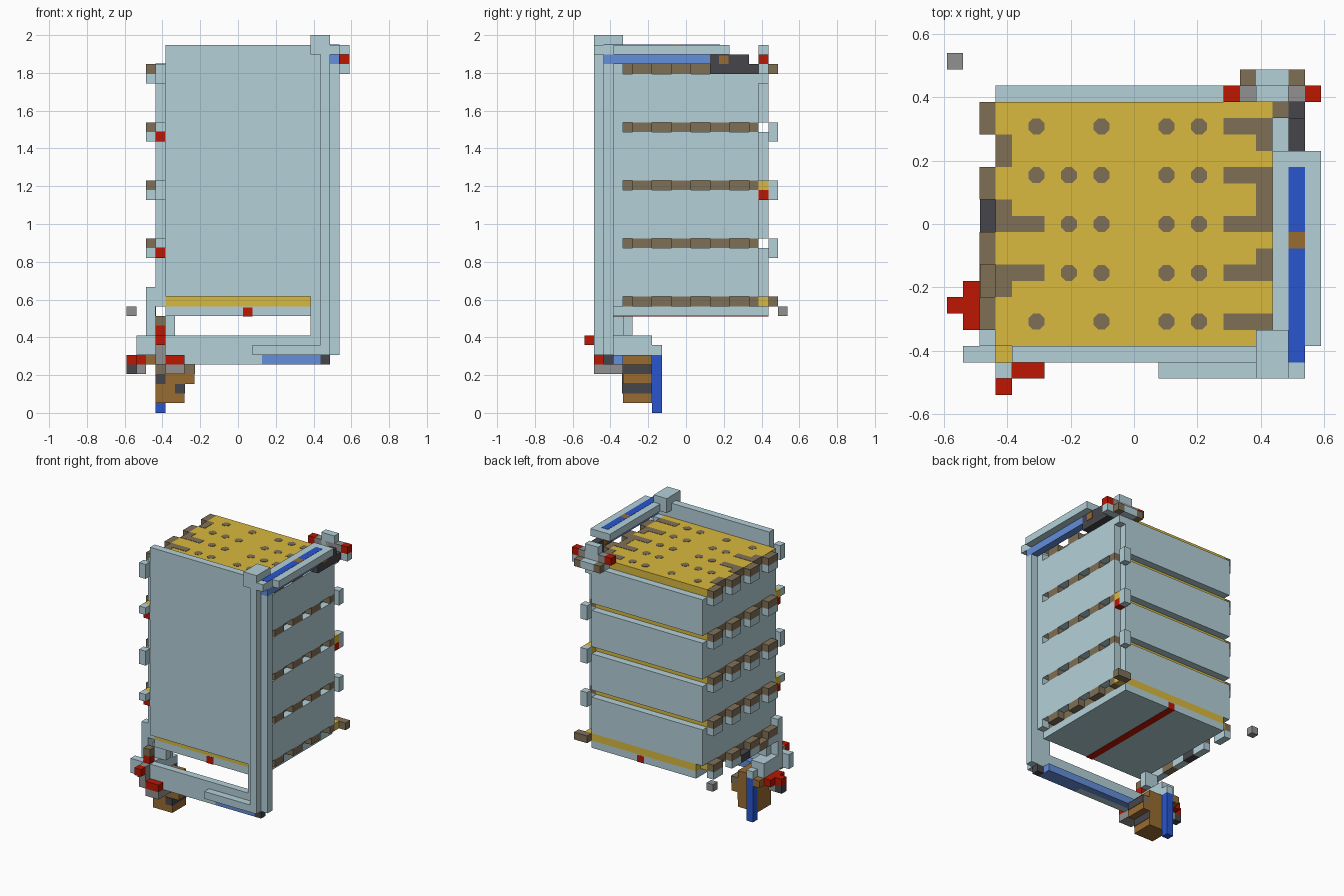
import bpy
from mathutils import Vector

cube = bpy.data.objects.get("Cube")
if cube:
    bpy.data.objects.remove(cube, do_unlink=True)

UNIT = 2 / 39            # one block
ORIGIN = Vector((11.5, 10.5, 0))


def material(name, red, green, blue):
    def linear(c):
        c /= 255
        return c / 12.92 if c < 0.04 else ((c + 0.055) / 1.055) ** 2.4
    color = (linear(red), linear(green), linear(blue), 1)
    mat = bpy.data.materials.new(name)
    mat.use_nodes = True
    mat.diffuse_color = color
    mat.node_tree.nodes["Principled BSDF"].inputs["Base Color"].default_value = color
    return mat


stone = material("pale blue stone", 180, 208, 216)
gold = material("gold", 217, 186, 62)
taupe = material("taupe", 128, 112, 86)
blue = material("deep blue", 40, 86, 205)
sky = material("light blue", 100, 142, 220)
red = material("red", 188, 22, 2)
dark = material("charcoal", 70, 70, 75)
brown = material("brown", 152, 108, 50)
gray = material("gray", 145, 145, 145)


def box(name, mat, x, y, z):
    """Block spanning grid ranges; a single number means one block wide."""
    spans = [s if isinstance(s, tuple) else (s, s + 1) for s in (x, y, z)]
    lo, hi = (Vector([s[i] for s in spans]) for i in (0, 1))
    verts = [[(lo, hi)[n >> a & 1][a] for a in range(3)] for n in range(8)]
    verts = [(Vector(v) - ORIGIN) * UNIT for v in verts]
    faces = [(0, 2, 3, 1), (4, 5, 7, 6), (0, 1, 5, 4),
             (2, 6, 7, 3), (0, 4, 6, 2), (1, 3, 7, 5)]
    mesh = bpy.data.meshes.new(name)
    mesh.from_pydata(verts, [], faces)
    mesh.materials.append(mat)
    obj = bpy.data.objects.new(name, mesh)
    bpy.context.collection.objects.link(obj)
    return obj


# Stacked tower: gold layers with stone bands between
LAYERS = [11 + 6 * n for n in range(5)]
TOP = LAYERS[-1] + 1
for k in LAYERS:
    box("gold_layer", gold, (4, 19), (3, 18), k)
    box("layer_corner", stone, (19, 21), 3, k)
    box("layer_corner", stone, 3, 3, k)
    if k < TOP - 1:
        box("wall_band", stone, (3, 20), (3, 19), (k + 1, k + 6))
        box("right_band", stone, 20, (3, 18), (k + 1, k + 6))
    # Zigzag edging: pegs alternate with inlays on both sides
    for j in (4, 8, 12, 16):
        box("peg_top", taupe, 2, (j, j + 2), k)
        box("peg_base", stone, 2, (j, j + 2), k - 1)
        box("left_edge", gold, 3, (j, j + 2), k)
        if j < 16:
            box("left_inlay", taupe, 3, (j + 2, j + 4), k)
        end = min(j + 3, 18)
        box("right_inlay", taupe, 19, (max(j - 1, 4), j + 1), k)
        box("right_edge", gold, 19, (j + 1, end), k)
        box("right_peg", taupe, 20, (j + 1, end), k)

# Tower floor with its channel
box("floor", stone, (4, 20), (3, 19), 10)
box("floor_gold", gold, (4, 20), 18, LAYERS[0])
box("floor_stripe", red, 12, (2.95, 19.02), (9.95, 10.9))
box("side_bar", dark, 2.02, (10, 12), 10)
box("side_bar_end", taupe, 2.02, (6, 8), 10)

# Top surface with dots and fingers
box("top_plate", gold, (3, 20), (3, 18), (TOP, TOP + 0.03))
PAINT = (TOP, TOP + 0.07)
for row, j in enumerate((4, 7, 10, 13, 16)):
    columns = [9, 13, 15]
    if row in (0, 3, 4):
        columns.append(5)
    if row in (1, 2, 3):
        columns.append(7)
    for i in columns:
        place = (Vector((i + 0.5, j + 0.5, TOP + 0.04)) - ORIGIN) * UNIT
        bpy.ops.mesh.primitive_cylinder_add(
            vertices=8, radius=UNIT * 0.53, depth=UNIT * 0.06, location=place)
        dot = bpy.context.object
        dot.name = "top_dot"
        dot.rotation_euler.z = 0.393
        dot.data.materials.append(taupe)
    box("right_finger", taupe, (17, 20), j, PAINT)
    if row in (1, 2):
        box("left_finger", taupe, (3, 6), j, PAINT)
for j in (6, 10, 14):
    box("left_edge_paint", taupe, 3, (j, j + 2), PAINT)
    box("right_edge_paint", taupe, 19, (j + 1, j + 3), PAINT)

# Front slab and frame
box("front_slab", stone, (4, 20), 2, (12, 38))
box("frame_side", stone, 19, 2, (6, 12))
box("front_column", stone, 20, 1, (6, 38))
box("side_column", stone, 21, 2, (6, 36))
box("column_link", stone, 20, 2, (6, 37))
box("column_cap", stone, (19, 21), (1, 4), (37, 39))
box("front_beam", stone, (4, 20), 2, (6, 8))
box("beam_lower", stone, (4, 14), 2, 5)
box("beam_foot", stone, (13, 21), 1, 6)
box("beam_lining", sky, (6, 20), 3, 5)
box("foot_lining", sky, (14, 20), 2, 5)
box("foot_end", dark, 20, 2, 5)

# Upper side bar
box("upper_bar", stone, (20, 23), (3, 15), 37)
box("upper_bar_end", stone, (20, 22), (1, 3), 37)
box("bar_lining", sky, 21, (2, 13), 36)
for span in ((2, 9), (10, 14)):
    box("bar_stripe", blue, 21, span, (38, 38.03))
box("bar_mark", brown, 21, 9, (38, 38.03))
box("bar_bracket", dark, 21, (13, 17), (35, 37))
box("bracket_foot", dark, 21, 17, 35)
box("bracket_knob", brown, (21, 22.05), 13.9, (36, 36.9))

# Back corner fittings
box("corner_block", stone, (18, 23), 18, 35)
box("corner_back", stone, (19, 21), 19, 35)
box("corner_top", stone, (19, 21), 18, (36, 38))
box("corner_inset", gray, (18, 22), 18, (36, 36.97))
for i in (17, 22):
    box("corner_lamp", red, i, 18, 36)
for i in (18, 21):
    box("corner_peg", taupe, i, 19, 35)
box("corner_hanger", stone, 20, 18, 34)
for k in LAYERS[1:4]:
    box("back_clip", stone, 20, 19, (k - 1, k + 1))
box("back_gold", gold, 20, 18, LAYERS[2])
box("back_lamp", red, 20, 18, LAYERS[2] - 1)
box("low_gold", gold, 20, 18, LAYERS[0])
box("low_peg", taupe, (20, 22), 19, LAYERS[0])

# Front corner clips and lamps
for k in LAYERS[1::2]:
    box("front_lamp", red, 3, 2, k - 1)
    box("front_gold", gold, 3, 2, k)
    box("front_clip", stone, 3, 1, k)
for k in LAYERS[2::2]:
    box("front_clip", stone, 3, 1, (k - 1, k + 1))

# Lower corner mechanism
box("corner_post", stone, 2, 3, (8, 13))
box("post_arm", stone, (1, 4), 2, (6, 8))
box("support", stone, (2, 4), (3, 7), (6, 8))
box("support_tip", stone, 3, 7, 6)
box("hanger", stone, (3, 5), 4, (8, 10))
box("post_lamp", red, 3, 2, 8)
box("post_peg", taupe, 3, 2, 9)
box("arm_lamp", red, 3, 0, 7)
box("arm_stem", gray, 3, 1, (5, 8))
box("arm_rail", red, (4, 6), 1, 5)
box("rail_base", gray, (4, 6), (1, 4), 4)
box("side_rail", red, 1, (4, 7), 5)
box("rail_tip", red, 0, 5, 5)
box("tip_base", dark, 0, 5, 4)
box("side_base", gray, 1, (4, 6), 4)
box("side_link", brown, 2, (4, 8), 5)

# Hanging stand with dark bands and blue panel
box("stand", brown, (3, 6), (4, 7), (1, 6))
box("stand_ledge", brown, 6, (4, 7), 3)
box("stand_rim", taupe, (3, 7), (3.95, 7), 4)
box("rim_band", dark, (6.95, 7.05), (4, 7), 4)
box("stand_band", dark, (5.9, 6.05), (4, 7), 2)
for i, k in ((3, 3), (5, 2)):
    box("stand_patch", dark, i, (3.9, 4), k)
box("stand_panel", blue, 3, 7, (0, 6))

# Detached block
box("loose_block", gray, 0, 20, 10)
